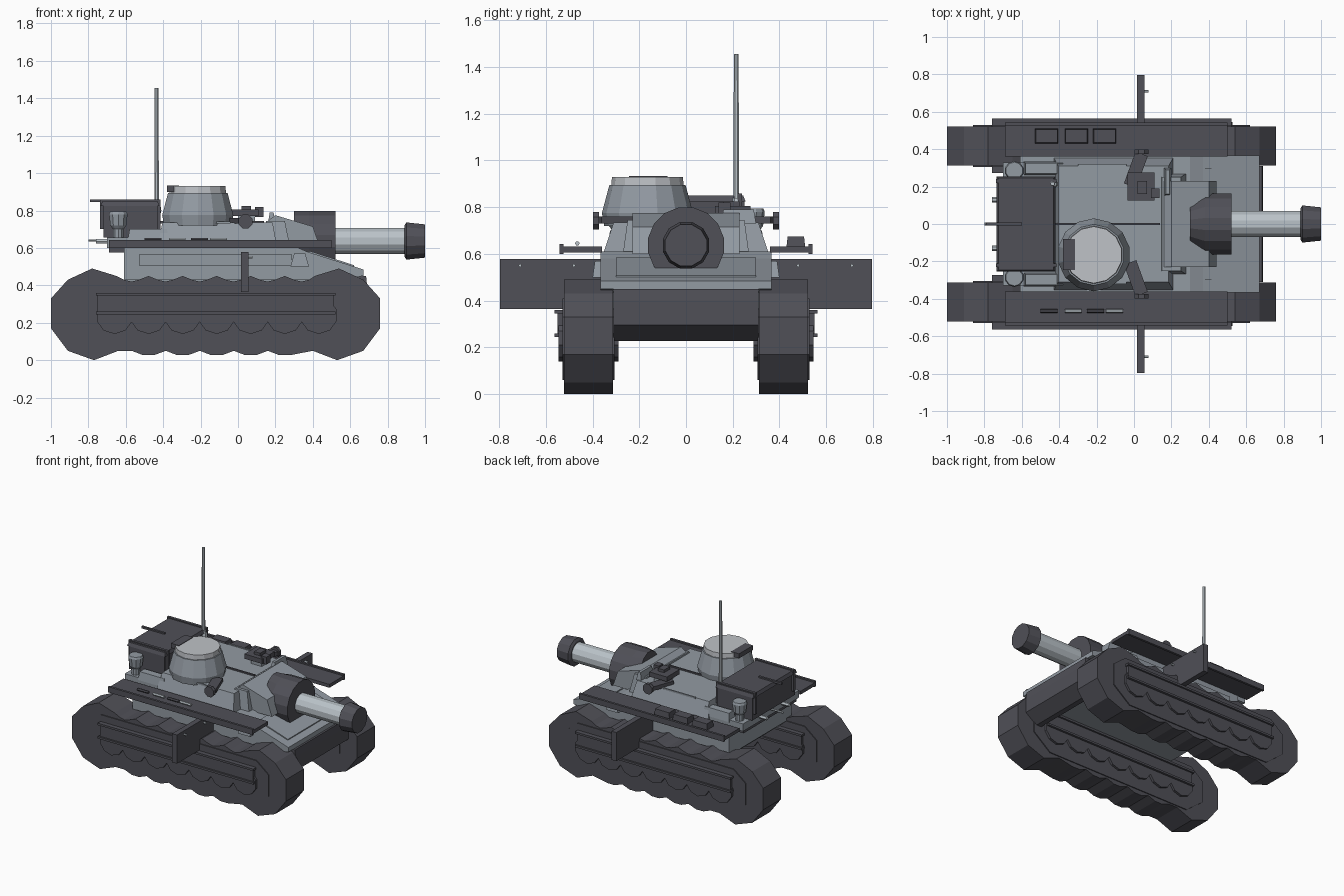
import bpy, bmesh, math
from mathutils import Vector, Matrix

old = bpy.data.objects.get("Cube")
if old:
    bpy.data.objects.remove(old, do_unlink=True)


def material(name, rgb):
    m = bpy.data.materials.new(name)
    m.use_nodes = True
    m.diffuse_color = (*rgb, 1)
    m.node_tree.nodes["Principled BSDF"].inputs["Base Color"].default_value = (*rgb, 1)
    return m


DARK = material("dark grey", (0.08, 0.08, 0.096))
HULL = material("blue grey", (0.29, 0.325, 0.365))
PALE = material("pale grey", (0.49, 0.54, 0.58))
CAP = material("cap grey", (0.52, 0.54, 0.57))


def finish(name, bm, mat):
    bmesh.ops.recalc_face_normals(bm, faces=bm.faces)
    me = bpy.data.meshes.new(name)
    bm.to_mesh(me)
    bm.free()
    me.materials.append(mat)
    ob = bpy.data.objects.new(name, me)
    bpy.context.collection.objects.link(ob)
    return ob


def box(name, mat, x, y, z, taper=(0, 0)):
    """Box from ranges; taper pulls the top in along x and y."""
    bm = bmesh.new()
    bmesh.ops.create_cube(bm, size=1)
    for v in bm.verts:
        top = v.co.z > 0
        sx, sy = math.copysign(1, v.co.x), math.copysign(1, v.co.y)
        v.co = (x[sx > 0] - sx * top * taper[0], y[sy > 0] - sy * top * taper[1], z[top])
    return finish(name, bm, mat)


def prism(name, mat, profile, y):
    """Side profile in x, z pushed along y."""
    bm = bmesh.new()
    face = bm.faces.new([bm.verts.new((px, y[0], pz)) for px, pz in profile])
    new = bmesh.ops.extrude_face_region(bm, geom=[face])["geom"]
    moved = [g for g in new if isinstance(g, bmesh.types.BMVert)]
    bmesh.ops.translate(bm, verts=moved, vec=(0, y[1] - y[0], 0))
    return finish(name, bm, mat)


def lathe(name, mat, profile, at, axis="Z", sides=12):
    """Turn (radius, height) pairs around an axis."""
    bm = bmesh.new()
    rings = []
    for r, h in profile:
        rings.append([bm.verts.new((r * math.cos(a), r * math.sin(a), h))
                      for a in (2 * math.pi * (i + 0.5) / sides for i in range(sides))])
    for a, b in zip(rings, rings[1:]):
        for i in range(sides):
            j = (i + 1) % sides
            bm.faces.new((a[i], a[j], b[j], b[i]))
    bm.faces.new(rings[0])
    bm.faces.new(rings[-1])
    turn = Vector((0, 0, 1)).rotation_difference(
        Vector({"X": (1, 0, 0), "Y": (0, 1, 0), "Z": (0, 0, 1)}[axis])).to_matrix().to_4x4()
    bm.transform(Matrix.Translation(at) @ turn)
    return finish(name, bm, mat)


def span(side, a, b):
    """Range of y mirrored to the given side."""
    return tuple(sorted((side * a, side * b)))


# Track outline: faceted ends joined by sagging scalloped runs
PITCH = 0.182
WHEELS = [-0.66 + PITCH * i for i in range(7)]
front = [(0.40, 0.05), (0.53, 0.0), (0.67, 0.05), (0.76, 0.17),
         (0.76, 0.33), (0.67, 0.43), (0.54, 0.49), (0.41, 0.45)]
rear = [(-0.24 - x, z) for x, z in reversed(front)]
top_run, bottom_run = [], []
for a in WHEELS[1:-1]:
    bottom_run += [(a - 0.09, 0.05), (a - 0.03, 0.027), (a + 0.03, 0.027)]
for a in WHEELS[:-1]:
    top_run += [(a + 0.05, 0.43), (a + 0.09, 0.42), (a + 0.13, 0.43), (a + PITCH, 0.45)]
outline = front + top_run[-2::-1] + rear + bottom_run
plate = [(0.48, 0.06), (0.62, 0.17), (0.62, 0.33), (0.52, 0.41),
         (-0.76, 0.41), (-0.86, 0.33), (-0.86, 0.17), (-0.72, 0.06)]

for s, tag in ((1, "left"), (-1, "right")):
    prism(tag + "_track", DARK, outline, span(s, 0.312, 0.522))
    prism(tag + "_track_plate", DARK, plate, span(s, 0.305, 0.529))
    for x in WHEELS:
        for y in (0.30, 0.533):
            lathe(tag + "_road_wheel", DARK, [(0.1, -0.012), (0.1, 0.012)],
                  (x, s * y, 0.24), "Y", 10)
    # Rails with lips on both faces of the track
    for base, face, lip in ((0.52, 0.55, 0.563), (0.315, 0.285, 0.272)):
        box(tag + "_rail", DARK, (-0.75, 0.51), span(s, base, face), (0.255, 0.355))
        for z in (0.245, 0.345):
            box(tag + "_rail_lip", DARK, (-0.76, 0.52), span(s, base, lip), (z, z + 0.015))
    # Shelf above the track
    box(tag + "_shelf", DARK, (-0.69, 0.50), span(s, 0.36, 0.54), (0.607, 0.632))
    box(tag + "_shelf_lip", DARK, (-0.69, 0.50), span(s, 0.525, 0.542), (0.60, 0.642))
    # Cross plate sticking out sideways
    box(tag + "_cross_plate", DARK, (0.015, 0.055), span(s, 0.36, 0.796), (0.365, 0.578))
    for y in (0.48, 0.71):
        lathe(tag + "_peg", PALE, [(0.007, 0), (0.007, 0.022)], (0.055, s * y, 0.55), "X", 6)
    # Hull side panel and front lug
    box(tag + "_side_panel", HULL, (-0.53, 0.29), span(s, 0.35, 0.376), (0.505, 0.565))
    box(tag + "_hull_lug", HULL, (0.28, 0.38), span(s, 0.35, 0.40), (0.50, 0.57), (0.02, 0.01))
    # Canister beside the engine box
    lathe(tag + "_canister", HULL, [(0.03, 0), (0.03, 0.05), (0.045, 0.07), (0.052, 0.13),
                                    (0.046, 0.145)], (-0.64, s * 0.285, 0.65), "Z", 10)
    box(tag + "_rear_locker", HULL, (-0.59, -0.37), span(s, 0.26, 0.335), (0.64, 0.70), (0.01, 0.01))
    # Angled arm with end disc
    arm = box(tag + "_arm", DARK, (-0.035, 0.035), (-0.09, 0.09), (-0.015, 0.015))
    arm.location, arm.rotation_euler = (0.01, s * 0.29, 0.745), (0, 0, s * -0.35)
    lathe(tag + "_arm_disc", DARK, [(0.04, -0.012), (0.04, 0.012)], (0.04, s * 0.385, 0.742), "Y", 8)
    # Turret cheek and bolts
    box(tag + "_cheek", HULL, (-0.14, 0.12), span(s, 0.29, 0.335), (0.62, 0.69), (0.02, 0.015))
    lathe(tag + "_rear_bolt", PALE, [(0.014, -0.07), (0.014, 0)], (-0.69, s * 0.13, 0.635), "X", 6)
    box(tag + "_deck_strip", HULL, (-0.3, -0.04), span(s, 0.31, 0.32), (0.73, 0.742))

# Hull
prism("lower_hull", HULL, [(-0.61, 0.47), (-0.61, 0.41), (-0.56, 0.365), (0.60, 0.365),
                           (0.66, 0.47)], (-0.315, 0.315))
prism("upper_hull", HULL, [(-0.61, 0.43), (-0.61, 0.61), (0.30, 0.61), (0.37, 0.58),
                           (0.67, 0.485), (0.67, 0.45), (0.5, 0.43)], (-0.365, 0.365))
prism("lower_front_plate", DARK, [(0.52, 0.365), (0.56, 0.228), (0.60, 0.228), (0.69, 0.295),
                                  (0.69, 0.40), (0.685, 0.45), (0.60, 0.45)], (-0.31, 0.31))
prism("glacis_panel", HULL, [(0.38, 0.55), (0.38, 0.585), (0.62, 0.508), (0.62, 0.46)], (-0.3, 0.3))
box("rear_deck", HULL, (-0.70, -0.38), (-0.33, 0.33), (0.60, 0.655))
box("rear_sill", DARK, (-0.69, -0.61), (-0.31, 0.31), (0.575, 0.605))

# Turret
box("turret", HULL, (-0.43, 0.21), (-0.355, 0.355), (0.60, 0.735), (0.025, 0.045))
box("turret_front_step", HULL, (0.12, 0.28), (-0.27, 0.27), (0.60, 0.745), (0.03, 0.02))
prism("gun_housing", HULL, [(0.16, 0.60), (0.16, 0.745), (0.20, 0.775), (0.40, 0.715),
                            (0.44, 0.60)], (-0.23, 0.23))
box("roof_rib", DARK, (-0.43, 0.14), (-0.006, 0.006), (0.73, 0.745))

# Gun: the mantlet is pinched sideways at its rear
AXIS = (0, 0, 0.637)
mantlet = lathe("mantlet", DARK, [(0.165, 0.30), (0.165, 0.38), (0.165, 0.52)], AXIS, "X", 16)
for v in mantlet.data.vertices:
    if v.co.x < 0.35:
        v.co.y *= 0.73
lathe("barrel", PALE, [(0.073, 0.48), (0.073, 0.92)], AXIS, "X", 12)
lathe("muzzle", DARK, [(0.086, 0.89), (0.103, 0.90), (0.092, 1.0)], AXIS, "X", 12)

# Cupola
lathe("cupola", HULL, [(0.185, 0.72), (0.195, 0.775), (0.163, 0.895)], (-0.215, -0.165, 0), "Z", 14)
lathe("cupola_cap", CAP, [(0.155, 0.885), (0.152, 0.93)], (-0.215, -0.165, 0), "Z", 14)
box("cupola_sight", DARK, (-0.38, -0.315), (-0.245, -0.08), (0.90, 0.934))

# Engine box with lid, straps and rear rod
box("engine_box", DARK, (-0.72, -0.43), (-0.25, 0.25), (0.655, 0.835))
box("engine_lid", DARK, (-0.735, -0.42), (-0.255, 0.255), (0.825, 0.85), (0.01, 0.01))
for y in (-0.23, 0.22):
    box("engine_strap", DARK, (-0.738, -0.415), (y, y + 0.02), (0.70, 0.858))
box("rear_rod", DARK, (-0.79, -0.60), (-0.008, 0.008), (0.845, 0.86))
lathe("rear_pin", PALE, [(0.007, -0.80), (0.007, -0.69)], (0, 0, 0.64), "X", 6)

# Antenna
lathe("antenna_base", PALE, [(0.022, 0.73), (0.022, 0.78), (0.027, 0.80), (0.02, 0.84)],
      (-0.435, 0.215, 0), "Z", 8)
lathe("antenna", PALE, [(0.013, 0.82), (0.011, 1.455)], (-0.435, 0.215, 0), "Z", 8)

# Roof sight on the left
box("roof_sight_base", HULL, (0.0, 0.09), (0.15, 0.25), (0.73, 0.775))
box("roof_sight", DARK, (-0.035, 0.11), (0.125, 0.275), (0.77, 0.805))
box("roof_sight_head", DARK, (0.02, 0.07), (0.16, 0.23), (0.80, 0.825))
box("roof_sight_lens", DARK, (0.09, 0.135), (0.14, 0.19), (0.765, 0.82))
box("roof_post", HULL, (0.16, 0.20), (0.15, 0.30), (0.73, 0.79), (0.01, 0.01))

# Shelf gear: cases on the left, tools on the right
for x in (-0.53, -0.37, -0.22):
    box("shelf_case", DARK, (x, x + 0.125), (0.43, 0.51), (0.63, 0.675), (0.005, 0.005))
for x in (-0.5, -0.37, -0.25, -0.15):
    mat = DARK if x in (-0.5, -0.25) else PALE
    lathe("shelf_tool", mat, [(0.01, x), (0.01, x + 0.09)], (0, -0.465, 0.645), "X", 6)
